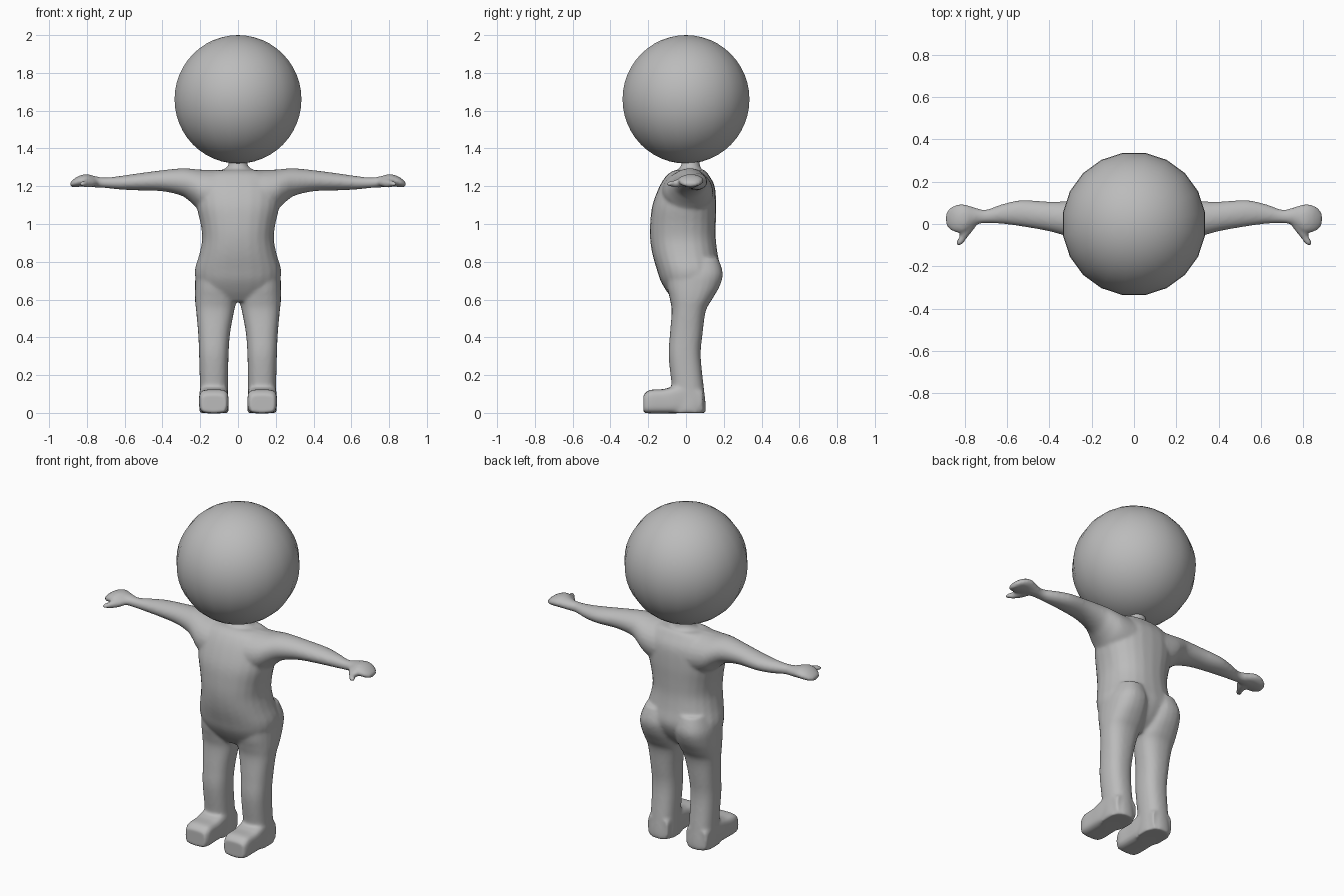
import bpy, bmesh, math
from mathutils import Vector

mat = bpy.data.materials.new("plain grey")
mat.diffuse_color = (0.5, 0.5, 0.5, 1)


def catmull(p, t):
    a, b, c, d = p
    return 0.5 * (2 * b + (c - a) * t + (2 * a - 5 * b + 4 * c - d) * t * t
                  + (3 * b - a - 3 * c + d) * t ** 3)


def loft(bm, sections, axis, side=1, power=2.0, steps=4, n=24):
    """Closed smooth loft. Each section: position, min/max of the two other axes."""
    s = [Vector(v) for v in sections]
    s = [s[0]] + s + [s[-1]]
    rows = [[catmull([s[i + k][c] for k in range(4)], t / steps) for c in range(5)]
            for i in range(len(s) - 3) for t in range(steps)] + [list(s[-1])]
    rings = []
    for pos, a0, a1, b0, b1 in rows:
        ring = []
        for k in range(n):
            ang = 2 * math.pi * k / n
            c, d = math.cos(ang), math.sin(ang)
            a = (a0 + a1) / 2 + (a1 - a0) / 2 * math.copysign(abs(c) ** (2 / power), c)
            b = (b0 + b1) / 2 + (b1 - b0) / 2 * math.copysign(abs(d) ** (2 / power), d)
            co = {"x": (pos, a, b), "y": (a, pos, b), "z": (a, b, pos)}[axis]
            ring.append(bm.verts.new((co[0] * side, co[1], co[2])))
        rings.append(ring)
    faces = [bm.faces.new(rings[0]), bm.faces.new(rings[-1])]
    for r, q in zip(rings, rings[1:]):
        faces += [bm.faces.new((r[k], r[(k + 1) % n], q[(k + 1) % n], q[k])) for k in range(n)]
    bmesh.ops.recalc_face_normals(bm, faces=faces)


# sections: position along the axis, then min/max of the other two axes
torso = [(0.59, -0.13, 0.13, -0.06, 0.07), (0.64, -0.19, 0.19, -0.10, 0.125),
         (0.70, -0.222, 0.222, -0.135, 0.165), (0.76, -0.228, 0.228, -0.155, 0.182),
         (0.84, -0.205, 0.205, -0.178, 0.168), (0.92, -0.190, 0.190, -0.19, 0.158),
         (1.00, -0.198, 0.198, -0.19, 0.158), (1.10, -0.22, 0.22, -0.178, 0.16),
         (1.20, -0.22, 0.22, -0.14, 0.152), (1.26, -0.19, 0.19, -0.10, 0.12),
         (1.285, -0.13, 0.13, -0.06, 0.10)]
neck = [(1.22, -0.14, 0.14, -0.09, 0.12), (1.28, -0.09, 0.09, -0.05, 0.09),
        (1.305, -0.055, 0.055, -0.028, 0.075), (1.36, -0.045, 0.045, -0.02, 0.07)]
arm = [(0.00, -0.13, 0.145, 1.04, 1.285), (0.12, -0.13, 0.145, 1.04, 1.287),
       (0.20, -0.115, 0.14, 1.07, 1.288), (0.25, -0.09, 0.125, 1.115, 1.293),
       (0.30, -0.065, 0.11, 1.15, 1.295), (0.40, -0.035, 0.106, 1.173, 1.285),
       (0.53, -0.012, 0.113, 1.178, 1.268), (0.62, 0.000, 0.095, 1.182, 1.255),
       (0.70, 0.003, 0.068, 1.19, 1.246), (0.75, -0.005, 0.078, 1.193, 1.252),
       (0.80, -0.040, 0.093, 1.197, 1.264), (0.84, -0.040, 0.091, 1.197, 1.256),
       (0.87, -0.028, 0.076, 1.195, 1.238), (0.89, 0.00, 0.05, 1.198, 1.22)]
thumb = [(-0.10, 0.812, 0.840, 1.203, 1.222), (-0.08, 0.798, 0.838, 1.197, 1.228),
         (-0.05, 0.776, 0.822, 1.192, 1.235), (-0.01, 0.745, 0.82, 1.195, 1.242),
         (0.03, 0.74, 0.82, 1.20, 1.245)]
leg = [(0.00, 0.05, 0.205, -0.09, 0.105), (0.04, 0.05, 0.206, -0.08, 0.105),
       (0.13, 0.053, 0.202, -0.075, 0.095), (0.30, 0.050, 0.206, -0.092, 0.078),
       (0.42, 0.042, 0.211, -0.085, 0.088), (0.54, 0.020, 0.222, -0.076, 0.105),
       (0.60, 0.006, 0.228, -0.085, 0.138), (0.67, 0.006, 0.228, -0.10, 0.178),
       (0.74, 0.010, 0.222, -0.10, 0.195), (0.82, 0.03, 0.19, -0.06, 0.17)]
foot = [(-0.225, 0.062, 0.196, 0.0, 0.098), (-0.19, 0.050, 0.206, -0.003, 0.122),
        (-0.12, 0.052, 0.206, -0.003, 0.126), (-0.06, 0.052, 0.206, -0.003, 0.142),
        (0.02, 0.055, 0.202, 0.0, 0.16), (0.09, 0.06, 0.198, 0.0, 0.12)]

# body: one fused smooth skin
bm = bmesh.new()
loft(bm, torso, "z", power=2.3)
loft(bm, neck, "z")
for side in (1, -1):
    loft(bm, arm, "x", side)
    loft(bm, thumb, "y", side)
    loft(bm, leg, "z", side, power=2.4)
    loft(bm, foot, "y", side, power=4)
mesh = bpy.data.meshes.new("body")
bm.to_mesh(mesh)
bm.free()
body = bpy.data.objects.new("body", mesh)
bpy.context.collection.objects.link(body)
mesh.materials.append(mat)
remesh = body.modifiers.new("fuse", "REMESH")
remesh.mode = "VOXEL"
remesh.voxel_size = 0.009
remesh.use_smooth_shade = True
soften = body.modifiers.new("soften", "SMOOTH")
soften.factor = 0.5
soften.iterations = 8

# head: large ball
bpy.ops.mesh.primitive_uv_sphere_add(segments=20, ring_count=24, radius=0.34,
                                     location=(0, 0, 1.66), rotation=(0, 0, math.radians(9)))
head = bpy.context.object
head.name = "head"
head.data.materials.append(mat)
bpy.ops.object.shade_smooth()
